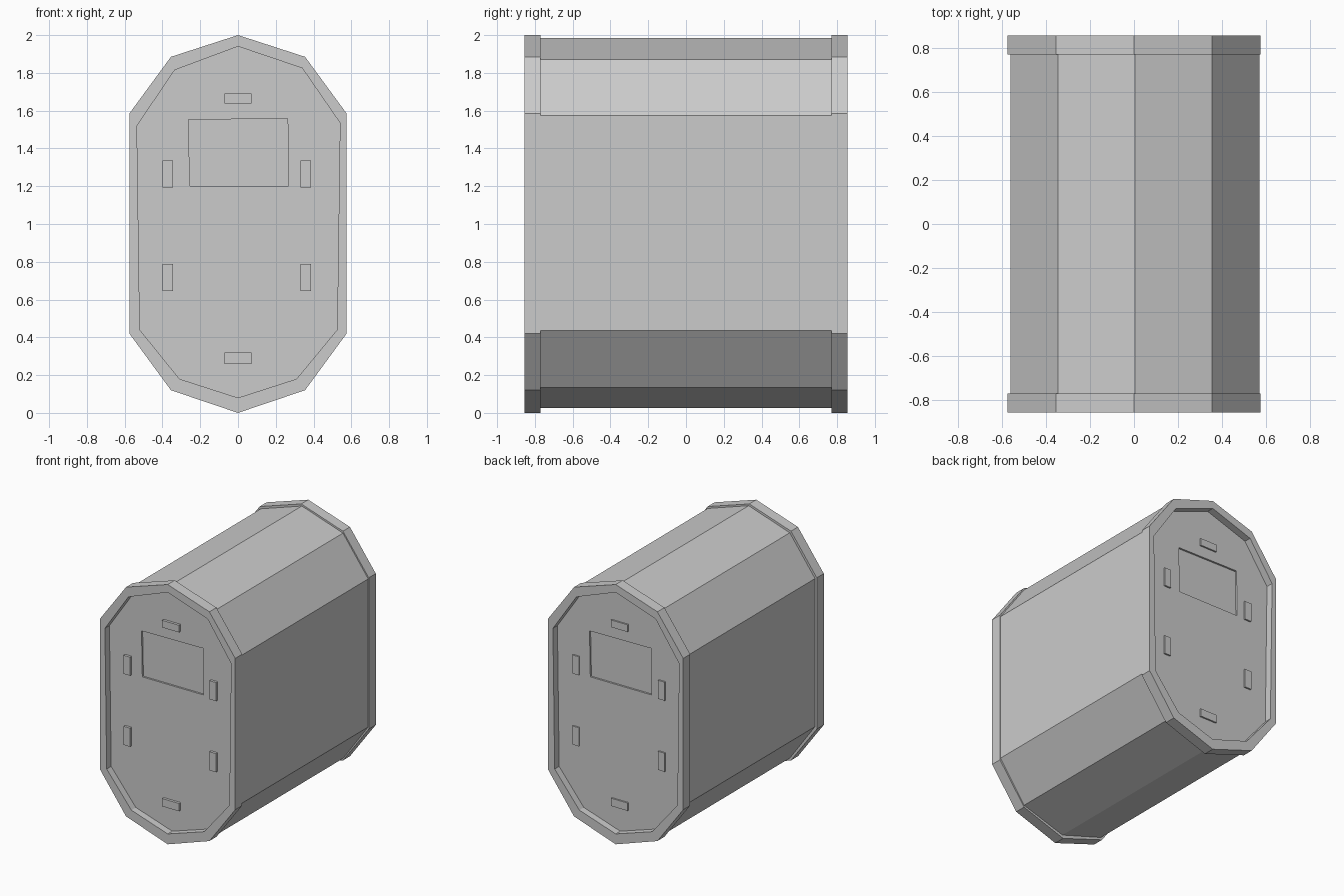
import bpy, bmesh
from mathutils import Matrix

if "Cube" in bpy.data.objects:
    bpy.data.objects.remove(bpy.data.objects["Cube"])

HALF = [(0, 2.0), (0.355, 1.885), (0.575, 1.585), (0.575, 0.42), (0.355, 0.12), (0, 0.0)]
BODY = [(0, 1.985), (0.35, 1.87), (0.565, 1.575), (0.565, 0.435), (0.35, 0.135), (0, 0.025)]
# slightly irregular opening inside each rim
OPENING = [(0, 1.94), (0.34, 1.825), (0.54, 1.535), (0.525, 0.44), (0.31, 0.18),
           (0, 0.08), (-0.31, 0.18), (-0.52, 0.44), (-0.535, 1.52), (-0.335, 1.815)]
WINDOW = [(-0.262, 1.552), (0.263, 1.558), (0.268, 1.2), (-0.255, 1.2)]


def mirrored(half):
    return half + [(-x, z) for x, z in reversed(half[1:-1])]


def loft(name, rings):
    """Join matching (profile, y) rings into a closed solid."""
    bm = bmesh.new()
    loops = [[bm.verts.new((x, y, z)) for x, z in prof] for prof, y in rings]
    for a, b in zip(loops, loops[1:]):
        for i in range(len(a)):
            j = (i + 1) % len(a)
            bm.faces.new((a[i], a[j], b[j], b[i]))
    bm.faces.new(loops[0])
    bm.faces.new(loops[-1])
    bmesh.ops.recalc_face_normals(bm, faces=bm.faces)
    mesh = bpy.data.meshes.new(name)
    bm.to_mesh(mesh)
    bm.free()
    obj = bpy.data.objects.new(name, mesh)
    bpy.context.collection.objects.link(obj)
    return obj


def box(name, x0, x1, z0, z1, y0, y1):
    prof = [(x0, z0), (x1, z0), (x1, z1), (x0, z1)]
    return loft(name, [(prof, y0), (prof, y1)])


# Long ten-sided body
body = loft("body", [(mirrored(BODY), -0.78), (mirrored(BODY), 0.78)])
body.data.transform(Matrix.Translation((0.005, 0, 0)))

# Two end caps, each with a raised rim, a sunken plate, a window and six lugs
LUGS = [(-0.072, 0.072, 1.637, 1.692), (-0.072, 0.072, 0.26, 0.32)]
for z0, z1 in ((1.192, 1.335), (0.645, 0.788)):
    LUGS += [(-0.40, -0.345, z0, z1), (0.33, 0.387, z0, z1)]

outer = mirrored(HALF)
turn = Matrix.Rotation(3.14159265, 4, 'Z')
for side, depth in (("front", 0.02), ("back", 0.012)):
    parts = []
    cap = loft(side + "_cap", [(outer, -0.77), (outer, -0.855),
                               (OPENING, -0.855), (OPENING, -0.80)])
    cutter = loft("window_cutter", [(WINDOW, -0.83), (WINDOW, -0.786)])
    cutter.hide_render = True
    mod = cap.modifiers.new("window", 'BOOLEAN')
    mod.operation = 'DIFFERENCE'
    mod.solver = 'EXACT'
    mod.object = cutter
    bpy.context.view_layer.objects.active = cap
    bpy.ops.object.modifier_apply(modifier=mod.name)
    bpy.data.objects.remove(cutter)
    parts.append(cap)
    for i, lug in enumerate(LUGS):
        parts.append(box(f"{side}_lug_{i + 1}", *lug, -0.80 - depth, -0.79))
    if side == "back":
        for p in parts:
            p.data.transform(turn)
